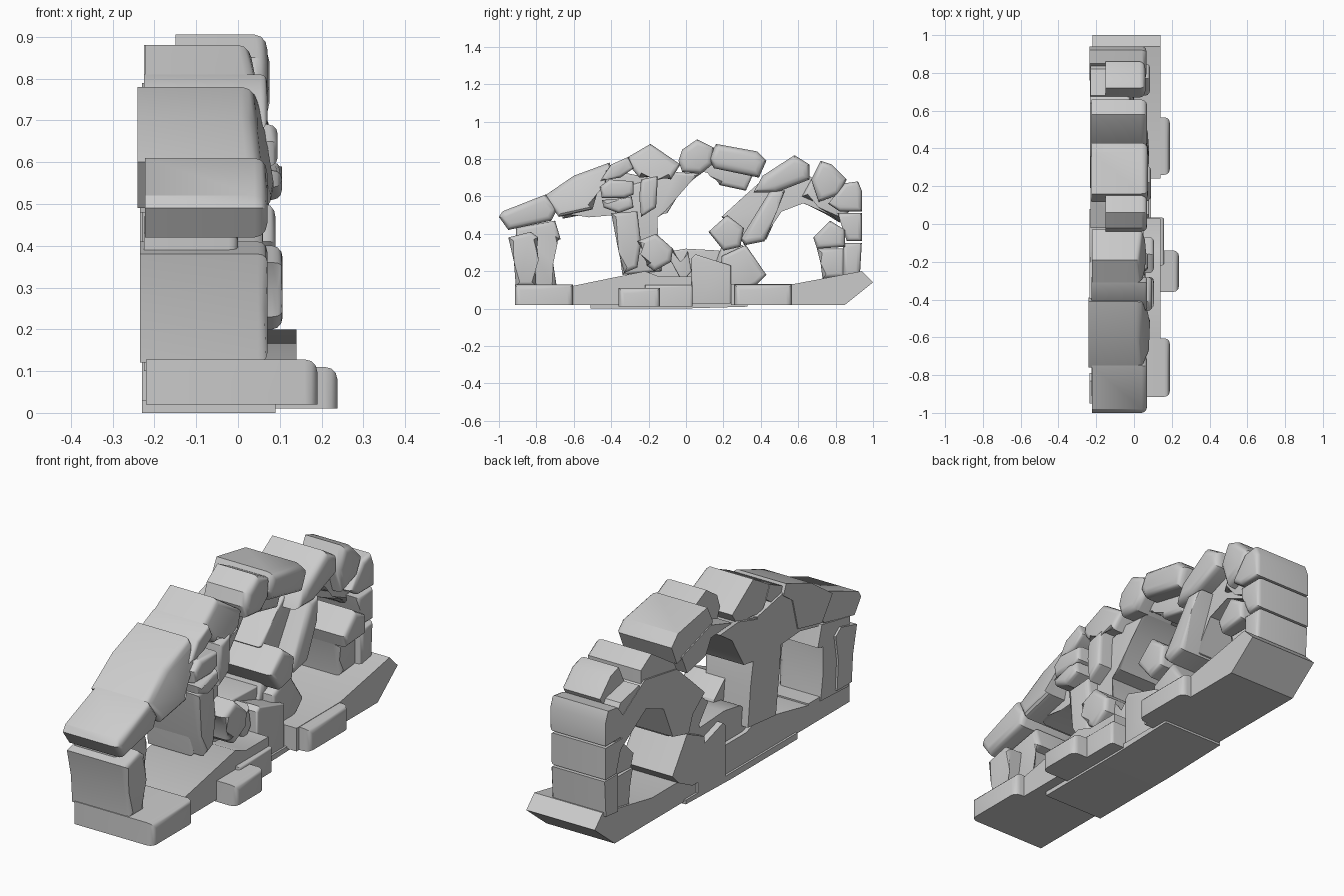
import bpy, bmesh
from mathutils import Vector

if "Cube" in bpy.data.objects:
    bpy.data.objects.remove(bpy.data.objects["Cube"])


def stone(name, pts, x1=0.07, x0=-0.23, bevel=0.022, ty=0.0, tz=0.0):
    """Extrude a y-z outline (in hundredths) along x, with a worn, optionally tilted +x face."""
    pts = [(y / 100, z / 100) for y, z in pts]
    area = sum(a[0] * b[1] - b[0] * a[1] for a, b in zip(pts, pts[1:] + pts[:1]))
    if area < 0:
        pts.reverse()
    cy = sum(p[0] for p in pts) / len(pts)
    cz = sum(p[1] for p in pts) / len(pts)
    bm = bmesh.new()
    back = [bm.verts.new((x0, y, z)) for y, z in pts]
    front = [bm.verts.new((x1 + ty * (y - cy) + tz * (z - cz), y, z)) for y, z in pts]
    n = len(pts)
    bm.faces.new(back[::-1])
    face = bm.faces.new(front)
    for i in range(n):
        j = (i + 1) % n
        bm.faces.new((back[i], back[j], front[j], front[i]))
    if bevel:
        bmesh.ops.bevel(bm, geom=list(face.edges), offset=bevel, segments=3,
                        profile=0.5, affect='EDGES', clamp_overlap=True)
    bmesh.ops.recalc_face_normals(bm, faces=bm.faces)
    me = bpy.data.meshes.new(name)
    bm.to_mesh(me)
    bm.free()
    ob = bpy.data.objects.new(name, me)
    bpy.context.collection.objects.link(ob)
    me.shade_smooth()
    me.set_sharp_from_angle(angle=0.6)
    return ob


def block(name, y0, y1, z0, z1, x1, r=0.03, x0=-0.22):
    """Footing block with rounded vertical front corners."""
    bm = bmesh.new()
    bmesh.ops.create_cube(bm, size=1)
    for v in bm.verts:
        v.co = Vector(((x0, x1)[v.co.x > 0], (y0, y1)[v.co.y > 0], (z0, z1)[v.co.z > 0]))
    es = [e for e in bm.edges if all(v.co.x > x1 - 1e-4 for v in e.verts)
          and abs(e.verts[0].co.z - e.verts[1].co.z) > 1e-4]
    es += [e for e in bm.edges if all(v.co.x > x1 - 1e-4 and v.co.z > z1 - 1e-4 for v in e.verts)]
    bmesh.ops.bevel(bm, geom=es, offset=r, segments=3, profile=0.5, affect='EDGES', clamp_overlap=True)
    me = bpy.data.meshes.new(name)
    bm.to_mesh(me)
    bm.free()
    ob = bpy.data.objects.new(name, me)
    bpy.context.collection.objects.link(ob)
    me.shade_smooth()
    me.set_sharp_from_angle(angle=0.6)


# Sloping base slabs and the footing blocks in front of them
stone("base_left", [(-91, 2), (-91, 12), (-61, 12), (-22, 20), (-14, 17), (3, 17), (3, 2)], 0.14, -0.22, 0)
stone("base_right", [(24, 2), (24, 13), (57, 13), (94, 20), (100, 14), (85, 2)], 0.14, -0.22, 0)
stone("base_plate", [(-51, 0), (-51, 3), (33, 3), (33, 1), (-2, 0)], 0.09, -0.23, 0)
block("footing_left", -0.915, -0.605, 0.02, 0.128, 0.19)
block("footing_right", 0.26, 0.565, 0.02, 0.128, 0.19)
block("footing_center", -0.36, -0.14, 0.01, 0.11, 0.238)
block("footing_center_step", -0.22, 0.035, 0.01, 0.125, 0.16, 0.015)
stone("center_plinth", [(3, 1), (3, 27), (5, 29), (24, 23), (24, 1)], 0.08, bevel=0.01)
stone("center_ramp", [(-26, 8), (-26, 19), (-12, 30), (0, 32), (18, 31), (18, 8)], -0.02, -0.20, 0.01)
stone("center_slope", [(18, 8), (19, 28), (32, 34), (43, 18), (38, 13), (28, 8)], 0.05)
stone("rubble_small", [(-9, 27), (-2, 14), (3, 20), (1, 31), (-3, 23), (-7, 32)], 0.05, -0.1, 0.008)

# Left end pillar and its cap
stone("left_pillar", [(-95, 38), (-83, 41), (-79, 38), (-81, 26), (-80, 12), (-91, 12), (-92, 25)], 0.07, -0.235)
stone("left_pillar_inner", [(-91, 43), (-70, 47), (-67, 37), (-71, 36), (-71, 24), (-69, 11), (-90, 10)],
      0.0, -0.225)
stone("left_cap", [(-100, 49), (-98, 52), (-75, 61), (-69, 53), (-72, 47), (-95, 42)], 0.07, -0.222, 0.03)

# Left arch shoulder
stone("left_arch_stone", [(-76, 60), (-60, 71), (-41, 78), (-39, 73), (-46, 68), (-50, 53), (-68, 49)],
      0.06, -0.24, 0.03, ty=0.1, tz=-0.25)
stone("left_arch_back", [(-68, 60), (-40, 74), (-20, 70), (-22, 50), (-38, 50), (-52, 51), (-66, 48)], -0.01, -0.235)
stone("left_crown_low", [(-46, 68), (-40, 77), (-31, 81), (-28, 75), (-35, 70), (-42, 69)], 0.07, -0.225)
stone("left_crown", [(-31, 81), (-19, 88), (-3, 77), (-8, 69), (-16, 71), (-25, 70), (-30, 76)],
      0.05, -0.222, 0.025, tz=-0.2)
stone("left_hub_stone", [(-46, 65), (-41, 69), (-28, 68), (-28, 61), (-33, 59), (-45, 59)], 0.095)
stone("left_hub_lower", [(-45, 58), (-33, 59), (-29, 60), (-28, 54), (-36, 51), (-44, 54)], 0.105)
stone("left_hub_side", [(-24, 69), (-15, 71), (-16, 54), (-24, 49), (-25, 60)], 0.075)

# Column between the left and the middle opening
stone("column_front", [(-40, 51), (-26, 52), (-24, 35), (-26, 22), (-33, 19), (-36, 30)], 0.06)
stone("column_back", [(-30, 66), (-6, 73), (8, 72), (-1, 66), (-10, 51), (-17, 50), (-15, 39),
                      (-13, 20), (-34, 18), (-37, 40), (-38, 55)], 0.0, -0.235, 0.015)
stone("column_boulder", [(-26, 36), (-16, 40), (-7, 32), (-8, 25), (-17, 20), (-21, 23), (-22, 30)],
      0.107, -0.1, 0.025)

# Top of the middle arch
stone("top_stone", [(-4, 79), (-2, 85), (6, 90.5), (15, 86), (14, 77), (8, 72), (-2, 73)], 0.07, -0.15, 0.03)
stone("top_link_stone", [(12, 80), (16, 88), (38, 84), (43, 79), (39, 70), (15, 75)], 0.075, -0.225, 0.035)
stone("top_link_under", [(-2, 74), (14, 79), (36, 72), (32, 63), (18, 66), (14, 73)], -0.01, -0.23)
stone("right_arch_stone", [(36, 62), (41, 71), (58, 82), (66, 77), (66, 69), (48, 62)], 0.07, -0.225, 0.035)

# Column between the middle and the right opening
stone("slanted_stone", [(29, 37), (45, 63), (53, 63), (49, 53), (42, 36), (32, 34)], 0.075, -0.2, 0.03, tz=-0.05)
stone("slanted_back", [(19, 49), (31, 60), (40, 68), (64, 72), (83, 60), (82, 46), (63, 58), (50, 53),
                       (43, 37), (31, 34), (28, 42)], -0.02, -0.232, 0.015)
stone("column_right_boulder", [(12, 41), (22, 50), (31, 43), (29, 33), (20, 31)], 0.09, -0.2, 0.025)
stone("column_right_foot", [(16, 25), (20, 36), (30, 34), (36, 25), (30, 16)], 0.0, -0.2)

# Right arch and end pillar
stone("right_shoulder", [(67, 69), (72, 79), (78, 77), (86, 69), (82, 61), (71, 57)], 0.06, -0.15, 0.03)
stone("right_shoulder_back", [(62, 60), (68, 71), (82, 68), (90, 55), (82, 46), (72, 56)], 0.0, -0.23)
stone("right_corner", [(76, 56), (85, 67), (92, 68), (94, 63), (94, 52), (82, 52)], 0.065, -0.235)
stone("right_outer_block", [(81, 51), (94, 51), (94, 36), (86, 36), (83, 45)], 0.06, -0.235)
stone("right_inner_boulder", [(68, 38), (77, 47), (85, 42), (85, 33), (70, 32)], 0.085, -0.2, 0.025)
stone("right_inner_foot", [(70, 32), (85, 32), (85, 17), (73, 16), (72, 24)], 0.03, -0.21)
stone("right_outer_foot", [(84, 35), (94, 35), (93, 18), (84, 17)], 0.06, -0.23)
